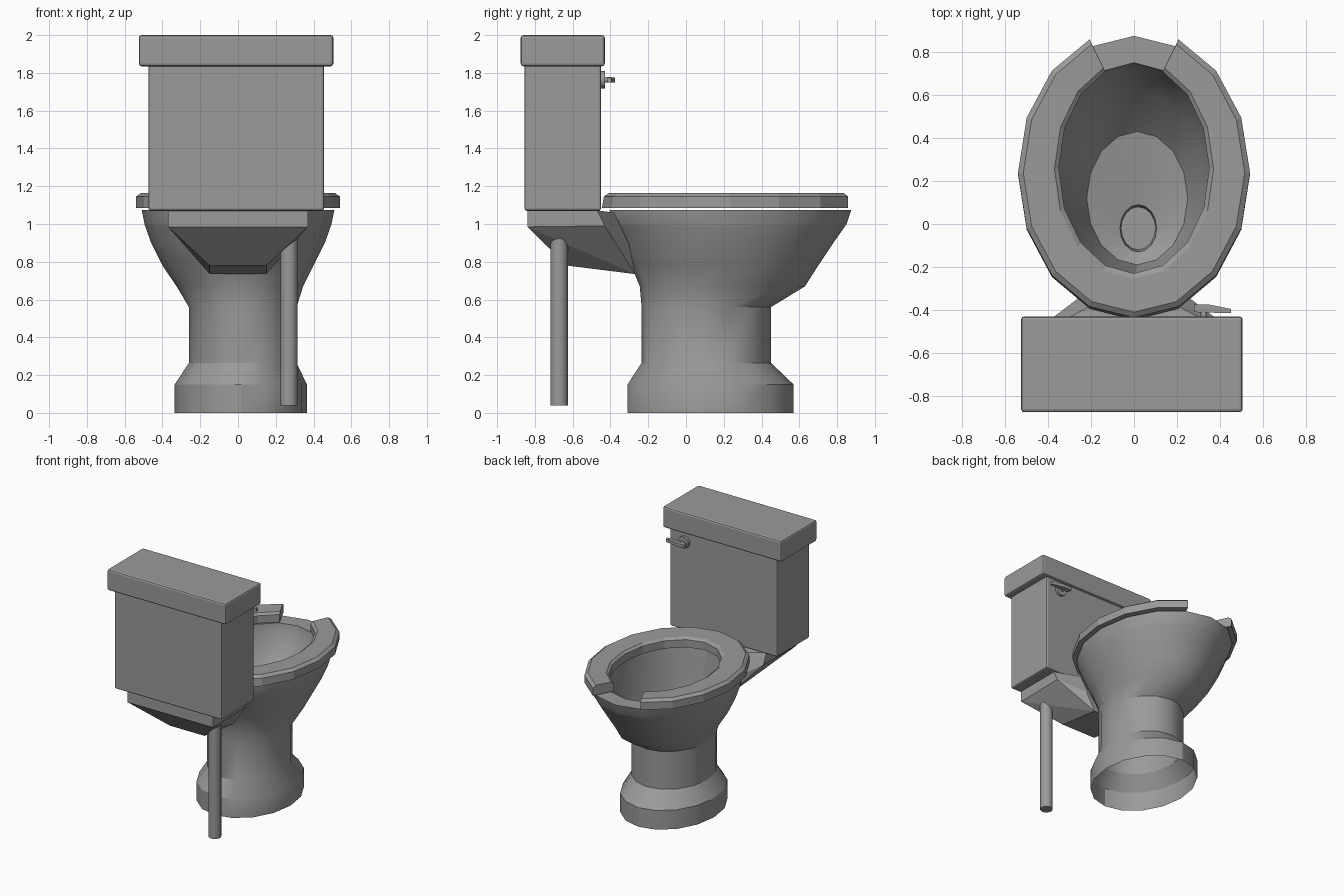
import bpy, bmesh, math
from mathutils import Matrix

if "Cube" in bpy.data.objects:
    bpy.data.objects.remove(bpy.data.objects["Cube"])

grey = bpy.data.materials.new("warm grey porcelain")
grey.diffuse_color = (0.33, 0.325, 0.315, 1)
grey.use_nodes = True
grey.node_tree.nodes["Principled BSDF"].inputs["Base Color"].default_value = grey.diffuse_color


def finish(name, bm, smooth=None, bevel=0):
    bmesh.ops.recalc_face_normals(bm, faces=bm.faces)
    me = bpy.data.meshes.new(name)
    bm.to_mesh(me)
    bm.free()
    me.materials.append(grey)
    ob = bpy.data.objects.new(name, me)
    bpy.context.collection.objects.link(ob)
    if bevel:
        m = ob.modifiers.new("bevel", 'BEVEL')
        m.width, m.segments = bevel, 2
    if smooth:
        bpy.ops.object.select_all(action='DESELECT')
        ob.select_set(True)
        bpy.context.view_layer.objects.active = ob
        bpy.ops.object.shade_smooth_by_angle(angle=math.radians(smooth))
    return ob


def box(name, x0, x1, y0, y1, z0, z1, bevel):
    bm = bmesh.new()
    bmesh.ops.create_cube(bm, size=1)
    for v in bm.verts:
        v.co = ((x0 if v.co.x < 0 else x1), (y0 if v.co.y < 0 else y1),
                (z0 if v.co.z < 0 else z1))
    return finish(name, bm, bevel=bevel)


def rod(name, loc, r, depth, rot=Matrix.Identity(4), n=16):
    bm = bmesh.new()
    bmesh.ops.create_cone(bm, cap_ends=True, segments=n, radius1=r, radius2=r,
                          depth=depth, matrix=Matrix.Translation(loc) @ rot)
    return finish(name, bm, 40)


def hull(name, pts):
    bm = bmesh.new()
    for p in pts:
        bm.verts.new(p)
    bmesh.ops.convex_hull(bm, input=bm.verts)
    bmesh.ops.dissolve_limit(bm, angle_limit=0.02, verts=bm.verts, edges=bm.edges)
    return finish(name, bm)


def ring(bm, cx, x, y0, y1, z, steps):
    # oval ring of half width x, from y0 to y1, on a 16-sided division
    cy, ry = (y0 + y1) / 2, (y1 - y0) / 2
    return [bm.verts.new((cx + x * math.cos(i * math.pi / 8),
                          cy + ry * math.sin(i * math.pi / 8), z)) for i in steps]


# tank and lid
box("tank", -0.475, 0.455, -0.855, -0.45, 1.07, 1.85, 0.012)
box("tank_lid", -0.525, 0.505, -0.875, -0.43, 1.835, 2.0, 0.014)

# bracket joining the tank to the bowl
half = [(.37, -.84, 1.072), (.37, -.84, .985), (.37, -.47, 1.072), (.37, -.43, .99),
        (.15, -.63, .78), (.15, -.27, .735), (.2, -.38, 1.06), (.2, -.3, .89)]
hull("tank_bracket", [(s * x, y, z) for x, y, z in half for s in (-1, 1)])

# foot, pedestal, bowl outside, rim, bowl inside and drain as one stack of ovals
profile = [
    (.015, .35, -.31, .57, 0), (.015, .35, -.31, .57, .15),
    (.025, .285, -.235, .45, .265), (.025, .285, -.235, .45, .56),
    (.01, .335, -.245, .63, .67), (0, .40, -.29, .70, .78),
    (0, .46, -.35, .78, .90), (0, .49, -.39, .84, .985),
    (0, .495, -.40, .85, 1.0), (0, .51, -.405, .875, 1.075),
    (0, .37, -.25, .75, 1.075), (0, .36, -.24, .74, 1.0),
    (.01, .31, -.22, .62, .80), (.015, .235, -.19, .43, .62),
    (.02, .085, -.13, .09, .57), (.02, .08, -.12, .08, .48)]
bm = bmesh.new()
rings = [ring(bm, *p, range(16)) for p in profile]
for a, b in zip(rings, rings[1:]):
    for i in range(16):
        j = (i + 1) % 16
        bm.faces.new((a[i], a[j], b[j], b[i]))
bm.faces.new(rings[-1])
finish("bowl_and_pedestal", bm, 28)

# open-front seat: chamfered section swept round the oval, leaving a gap
section = [(0, .54, -.445, .91, 1.085), (0, .54, -.435, .91, 1.145),
           (0, .515, -.41, .885, 1.163), (0, .37, -.255, .765, 1.16),
           (0, .35, -.23, .745, 1.145), (0, .35, -.23, .745, 1.085)]
bm = bmesh.new()
rings = [ring(bm, *p, range(5, 20)) for p in section]
for k, a in enumerate(rings):
    b = rings[(k + 1) % len(rings)]
    for i in range(14):
        bm.faces.new((a[i], a[i + 1], b[i + 1], b[i]))
for end in (0, -1):
    bm.faces.new([r[end] for r in rings])
finish("seat", bm)

# water pipe
rod("water_pipe", (.27, -.672, .49), .046, .90)

# flush handle: round plate, stem and tapered lever
turn = Matrix.Rotation(math.pi / 2, 4, 'X')
rod("flush_plate", (.325, -.443, 1.763), .046, .026, turn)
rod("flush_stem", (.325, -.42, 1.763), .015, .05, turn, 12)
outline = [(.28, -.41), (.28, -.375), (.35, -.375), (.45, -.395), (.45, -.415)]
hull("flush_lever", [(x, y, z) for x, y in outline for z in (1.75, 1.776)])
